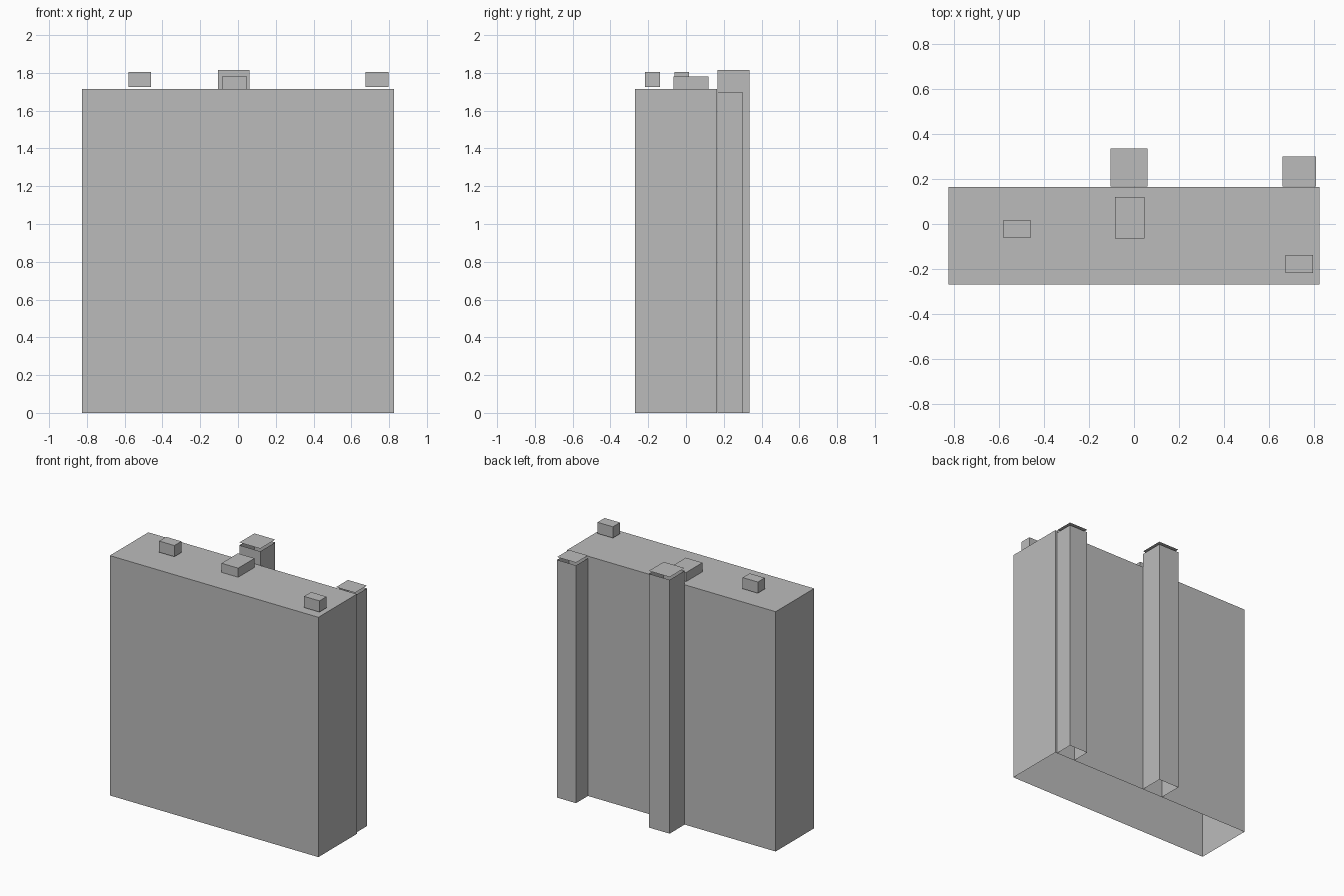
import bpy
import bmesh

cube = bpy.data.objects.get("Cube")
if cube:
    bpy.data.objects.remove(cube, do_unlink=True)

grey = bpy.data.materials.new("plain_grey")
grey.use_nodes = True
grey.diffuse_color = (0.5, 0.5, 0.5, 1)
grey.node_tree.nodes["Principled BSDF"].inputs["Base Color"].default_value = (0.5, 0.5, 0.5, 1)


def shell(name, x, y, z, lid_gap=0.0):
    """Box with an open underside; its roof may hover above the walls."""
    bm = bmesh.new()
    bmesh.ops.create_cube(bm, size=1)
    for v in bm.verts:
        for i, (low, high) in enumerate((x, y, z)):
            v.co[i] = high if v.co[i] > 0 else low
    bm.normal_update()
    bottom = [f for f in bm.faces if f.normal.z < -0.9]
    bmesh.ops.delete(bm, geom=bottom, context="FACES_ONLY")
    if lid_gap:
        roof = [f for f in bm.faces if f.normal.z > 0.9]
        lid = bmesh.ops.split(bm, geom=roof)["geom"]
        lid_verts = [g for g in lid if isinstance(g, bmesh.types.BMVert)]
        bmesh.ops.translate(bm, verts=lid_verts, vec=(0, 0, lid_gap))
    mesh = bpy.data.meshes.new(name)
    bm.to_mesh(mesh)
    bm.free()
    mesh.materials.append(grey)
    obj = bpy.data.objects.new(name, mesh)
    bpy.context.collection.objects.link(obj)
    return obj


# Main block
shell("main_block", (-0.825, 0.825), (-0.27, 0.165), (0, 1.715))

# Rear shafts with roofs raised just above the walls
shell("centre_shaft", (-0.105, 0.06), (0.166, 0.335), (0, 1.815), lid_gap=0.02)
shell("left_shaft", (0.66, 0.81), (0.166, 0.30), (0, 1.70), lid_gap=0.02)

# Small rooftop boxes
shell("centre_roof_box", (-0.085, 0.047), (-0.065, 0.12), (1.715, 1.78))
shell("right_roof_box", (-0.58, -0.46), (-0.062, 0.017), (1.725, 1.805))
shell("left_roof_box", (0.675, 0.797), (-0.218, -0.138), (1.725, 1.805))
